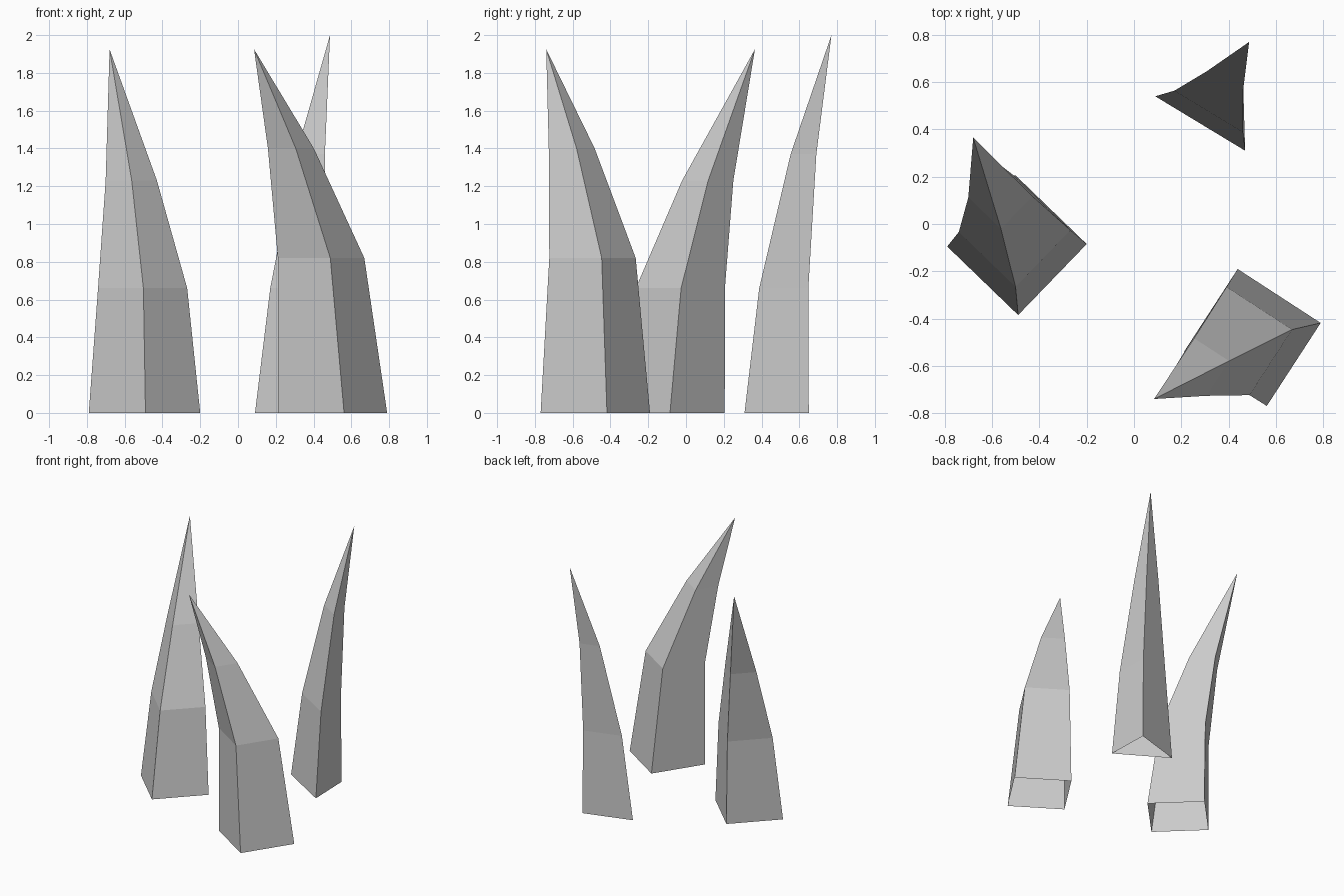
import bpy
import bmesh
from math import cos, sin, radians

# Remove the default cube
cube = bpy.data.objects.get("Cube")
if cube:
    bpy.data.objects.remove(cube, do_unlink=True)

# Single plain stone grey
stone = bpy.data.materials.new("stone_grey")
stone.use_nodes = True
grey = (0.6, 0.6, 0.6, 1)
stone.diffuse_color = grey
stone.node_tree.nodes["Principled BSDF"].inputs["Base Color"].default_value = grey


def square(radius, turn):
    """Corner offsets of a square, counter-clockwise."""
    angles = [radians(turn + 90 * i) for i in range(4)]
    return [(radius * cos(a), radius * sin(a)) for a in angles]


def spike(name, outline, sections, tip):
    """Taper an outline through sections (x, y, z, scale) to a tip; base is open."""
    bm = bmesh.new()
    rings = []
    for x, y, z, scale in sections:
        rings.append([bm.verts.new((x + u * scale, y + v * scale, z)) for u, v in outline])
    apex = bm.verts.new(tip)
    count = len(outline)
    for i in range(count):
        j = (i + 1) % count
        for low, high in zip(rings, rings[1:]):
            bm.faces.new((low[i], low[j], high[j], high[i]))
        bm.faces.new((rings[-1][i], rings[-1][j], apex))
    mesh = bpy.data.meshes.new(name)
    bm.to_mesh(mesh)
    bm.free()
    mesh.materials.append(stone)
    obj = bpy.data.objects.new(name, mesh)
    bpy.context.collection.objects.link(obj)
    return obj


# Four-sided spike on the right, curving backwards
spike("right_spike", square(0.295, 1),
      [(-0.495, -0.09, 0, 1), (-0.505, -0.03, 0.66, 0.8), (-0.565, 0.115, 1.23, 0.46)],
      (-0.68, 0.365, 1.925))

# Four-sided spike at the front, curving to the right
spike("front_spike", square(0.296, 12),
      [(0.5, -0.48, 0, 1), (0.44, -0.495, 0.82, 0.79), (0.28, -0.605, 1.4, 0.42)],
      (0.085, -0.74, 1.925))

# Thin three-sided spike at the back, curving backwards
spike("back_spike", [(-0.25, 0.04), (0.13, -0.19), (0.12, 0.15)],
      [(0.34, 0.5, 0, 1), (0.362, 0.533, 0.66, 0.765), (0.408, 0.63, 1.37, 0.4)],
      (0.487, 0.77, 2))
